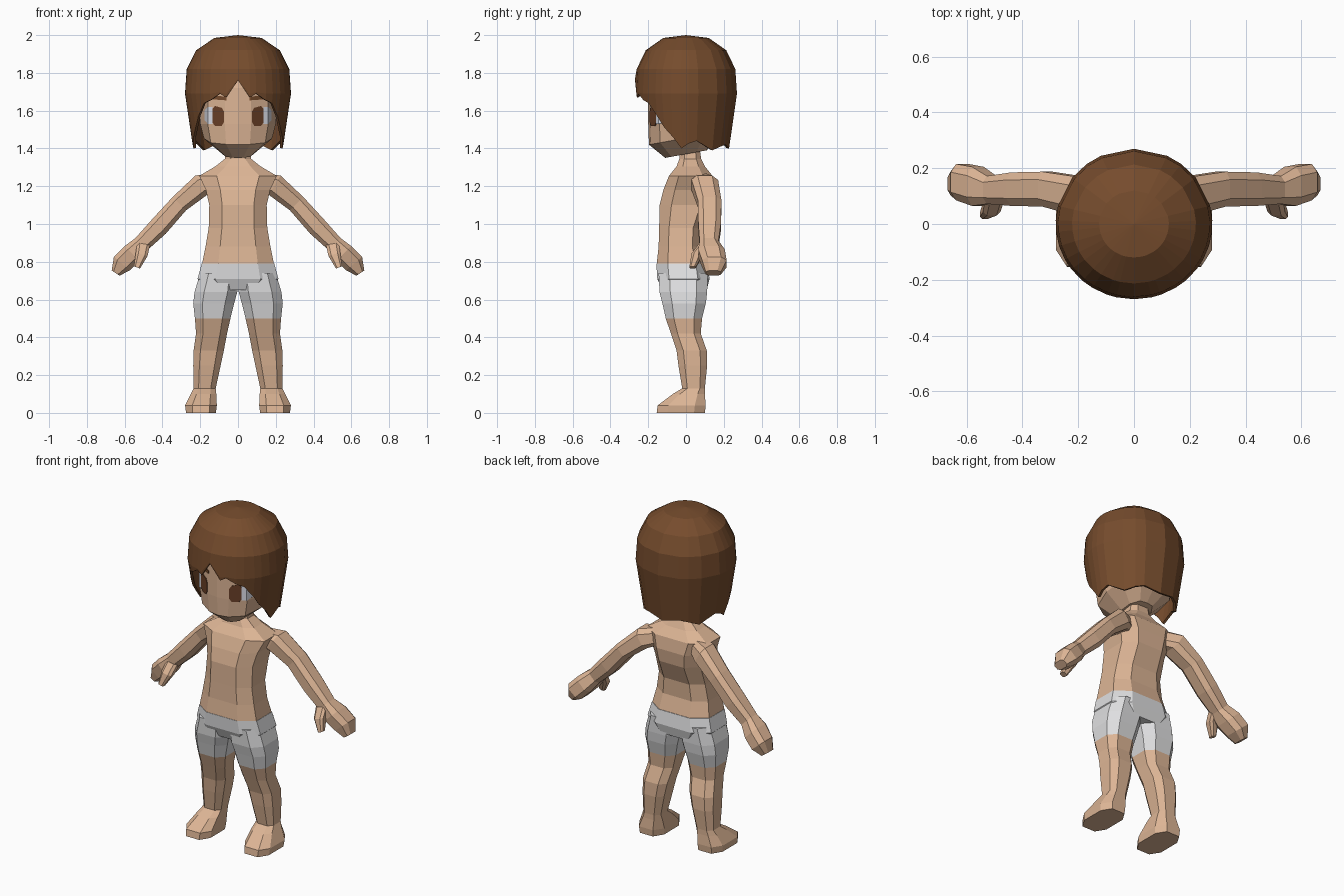
import bpy, bmesh
from math import sin, cos, radians
from mathutils import Vector

cube = bpy.data.objects.get("Cube")
if cube:
    bpy.data.objects.remove(cube, do_unlink=True)


def material(name, color):
    m = bpy.data.materials.new(name)
    m.use_nodes = True
    m.diffuse_color = (*color, 1)
    m.node_tree.nodes["Principled BSDF"].inputs["Base Color"].default_value = (*color, 1)
    return m


SKIN = material("skin", (0.72, 0.46, 0.30))
HAIR = material("hair brown", (0.18, 0.072, 0.026))
IRIS = material("eye brown", (0.14, 0.05, 0.02))
WHITE = material("eye white", (0.72, 0.74, 0.82))
CLOTH = material("shorts cloth", (0.74, 0.74, 0.75))


def build(name, verts, faces, mats, rule=None, mirror=False):
    """Flat shaded mesh; rule picks a material from a face centre."""
    mesh = bpy.data.meshes.new(name)
    mesh.from_pydata([tuple(v) for v in verts], [], faces)
    bm = bmesh.new()
    bm.from_mesh(mesh)
    bmesh.ops.recalc_face_normals(bm, faces=bm.faces)
    for f in bm.faces:
        f.material_index = rule(f.calc_center_median()) if rule else 0
    bm.to_mesh(mesh)
    bm.free()
    for m in mats:
        mesh.materials.append(m)
    obj = bpy.data.objects.new(name, mesh)
    bpy.context.scene.collection.objects.link(obj)
    if mirror:
        obj.modifiers.new("mirror", "MIRROR").use_mirror_merge = False
    return obj


def loft(name, rings, mats, **kw):
    """Skin a list of equal rings and cap both ends."""
    n = len(rings[0])
    verts = [p for r in rings for p in r]
    faces = [(k * n + i, k * n + (i + 1) % n, (k + 1) * n + (i + 1) % n, (k + 1) * n + i)
             for k in range(len(rings) - 1) for i in range(n)]
    faces += [list(range(n)), list(range(len(verts) - n, len(verts)))]
    return build(name, verts, faces, mats, **kw)


F = 0.55
OCTAGON = [(-F, -1), (F, -1), (1, -F), (1, F), (F, 1), (-F, 1), (-1, F), (-1, -F)]


def slab(z, x0, x1, y0, y1):
    """Horizontal eight-sided section."""
    return [((x0 + x1) / 2 + u * (x1 - x0) / 2, (y0 + y1) / 2 + v * (y1 - y0) / 2, z)
            for u, v in OCTAGON]


def limb(name, path):
    """Eight-sided tube along (x, y, z, thickness, depth) stations, bent in the xz plane."""
    pts = [Vector(p[:3]) for p in path]
    rings = []
    for i, p in enumerate(path):
        d = pts[min(i + 1, len(pts) - 1)] - pts[max(i - 1, 0)]
        side = Vector((-d.z, 0, d.x)).normalized()
        rings.append([pts[i] + side * u * p[3] / 2 + Vector((0, v * p[4] / 2, 0))
                      for u, v in OCTAGON])
    return loft(name, rings, [SKIN], mirror=True)


# Torso with neck and shoulders: z, half width, front y, back y
torso = [(1.42, .06, -.03, .07), (1.345, .07, -.035, .08), (1.305, .12, -.05, .1),
         (1.255, .205, -.09, .14), (1.18, .17, -.12, .15), (1.1, .152, -.14, .14),
         (.98, .155, -.142, .09), (.88, .172, -.145, .085), (.79, .19, -.155, .11)]
loft("torso", [slab(z, -w, w, a, b) for z, w, a, b in torso], [SKIN])

# Seat of the shorts
seat = [(.79, .192, -.157, .113), (.71, .214, -.152, .125), (.65, .16, -.125, .11)]
loft("shorts_seat", [slab(z, -w, w, a, b) for z, w, a, b in seat], [CLOTH])

# Legs, covered by the shorts above the knee: z, inner x, outer x, front y, back y
leg = [(.74, 0, .2, -.145, .115), (.64, .004, .23, -.14, .112), (.58, .02, .237, -.125, .105),
       (.5, .04, .228, -.107, .085), (.42, .058, .222, -.08, .078), (.33, .075, .235, -.05, .11),
       (.25, .092, .237, -.04, .112), (.13, .118, .235, -.02, .1), (.1, .115, .25, -.07, .1),
       (.04, .112, .28, -.15, .104), (0, .117, .275, -.155, .1)]
loft("legs", [slab(*s) for s in leg], [SKIN, CLOTH],
     rule=lambda c: int(c.z > .5), mirror=True)

# Arms, hands and thumbs
limb("arms", [(.12, .07, 1.22, .1, .1), (.195, .1, 1.205, .12, .14), (.31, .125, 1.108, .1, .125),
              (.42, .125, .985, .105, .12), (.51, .122, .895, .09, .1),
              (.56, .135, .845, .11, .14), (.615, .15, .79, .11, .13), (.648, .145, .74, .05, .08)])
limb("thumbs", [(.5, .1, .895, .07, .06), (.51, .06, .84, .065, .06), (.535, .035, .77, .035, .035)])

# Head: half outline, swept through height with the chin dipping forward
face = [(0, -.2), (.07, -.19), (.16, -.14), (.2, -.02), (.19, .1), (.11, .19), (0, .2)]
outline = face + [(-x, y) for x, y in face[-2:0:-1]]
levels = [(1.37, .4, .55, .02), (1.455, .9, .98, .035), (1.53, 1, 1, 0),
          (1.72, 1, 1, 0), (1.86, .85, .85, 0), (1.94, .5, .5, 0)]
loft("head", [[(x * sx, y * sy, z + dip * y / .2) for x, y in outline]
              for z, sx, sy, dip in levels], [SKIN])


def face_y(x):
    for (xa, ya), (xb, yb) in zip(face, face[1:]):
        if x <= xb:
            return ya + (yb - ya) * (x - xa) / (xb - xa)


def plate(name, columns, mat):
    """Thin decal on the face from columns of (x, low z, high z)."""
    rings = [[(x, face_y(x) - d, z) for d, z in ((-.002, lo), (.005, lo), (.005, hi), (-.002, hi))]
             for x, lo, hi in columns]
    loft(name, rings, [mat], mirror=True)


plate("eye_whites", [(.136, 1.53, 1.62), (.16, 1.53, 1.62), (.178, 1.55, 1.6)], WHITE)
plate("irises", [(.074, 1.54, 1.595), (.086, 1.52, 1.615), (.122, 1.52, 1.625),
                 (.138, 1.54, 1.605)], IRIS)
plate("eyebrows", [(.06, 1.655, 1.67), (.07, 1.655, 1.675), (.14, 1.66, 1.68)], HAIR)

# Hair: columns of (angle from the front, height of the ragged hem), mirrored left to right
hem = [(0, 1.76), (13, 1.67), (20, 1.69), (32, 1.655), (41, 1.64), (53, 1.57), (62, 1.51),
       (73, 1.46), (84, 1.4), (93, 1.425), (104, 1.44), (128, 1.39), (143, 1.41),
       (155, 1.42), (180, 1.4)]
hem += [(360 - a, z) for a, z in hem[-2:0:-1]]
domes = [(1.985, .125), (1.92, .222), (1.82, .272), (1.69, .281)]
verts, faces = [(0, 0, 2)], []
rows = len(domes) + 1
for i, (angle, low) in enumerate(hem):
    t = radians(angle)
    column = [(max(z, low + .004 * (rows - k)), r) for k, (z, r) in enumerate(domes)]
    column.append((low, .281 - max(0, 1.69 - low) * .15))
    verts += [(r * sin(t), -r * .96 * cos(t), z) for z, r in column]
    a, b = 1 + i * rows, 1 + (i + 1) % len(hem) * rows
    faces.append((0, a, b))
    faces += [(a + k, a + k + 1, b + k + 1, b + k) for k in range(rows - 1)]
hair = build("hair", verts, faces, [HAIR])
shell = hair.modifiers.new("thickness", "SOLIDIFY")
shell.thickness = .014
shell.offset = -1
